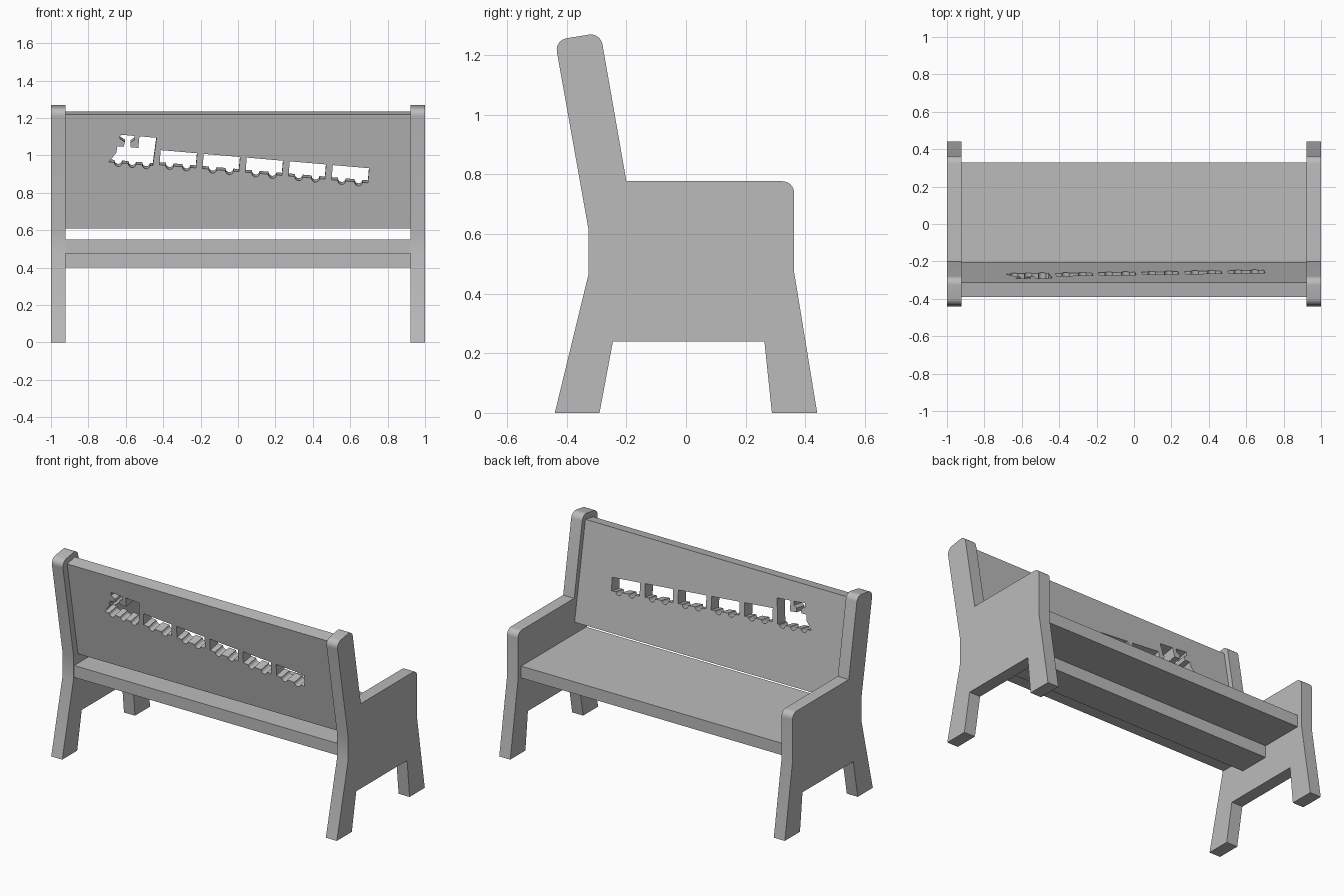
import bpy
import bmesh
from math import radians, sin, cos, pi
from mathutils import Vector, Matrix

cube = bpy.data.objects.get("Cube")
if cube:
    bpy.data.objects.remove(cube, do_unlink=True)

grey = bpy.data.materials.new("plain grey")
grey.use_nodes = True
COLOUR = (0.5, 0.5, 0.5, 1)
grey.diffuse_color = COLOUR
grey.node_tree.nodes["Principled BSDF"].inputs["Base Color"].default_value = COLOUR


def finish(name, mesh, matrix):
    """Weld, place and shade a mesh as a named part."""
    bm = bmesh.new()
    bm.from_mesh(mesh)
    bmesh.ops.remove_doubles(bm, verts=bm.verts, dist=0.0001)
    bmesh.ops.recalc_face_normals(bm, faces=bm.faces)
    bm.transform(matrix)
    bm.to_mesh(mesh)
    bm.free()
    mesh.materials.clear()
    mesh.materials.append(grey)
    obj = bpy.data.objects.new(name, mesh)
    bpy.context.collection.objects.link(obj)
    bpy.ops.object.select_all(action="DESELECT")
    obj.select_set(True)
    bpy.context.view_layer.objects.active = obj
    bpy.ops.object.shade_smooth_by_angle(angle=radians(30))
    return obj


def slab(name, loops, thickness, matrix):
    """Extrude a flat outline; any further loops become holes."""
    curve = bpy.data.curves.new(name, "CURVE")
    curve.dimensions = "2D"
    curve.fill_mode = "BOTH"
    curve.extrude = thickness / 2
    for loop in loops:
        spline = curve.splines.new("POLY")
        spline.points.add(len(loop) - 1)
        for point, (u, v) in zip(spline.points, loop):
            point.co = (u, v, 0, 1)
        spline.use_cyclic_u = True
    temp = bpy.data.objects.new("outline", curve)
    bpy.context.collection.objects.link(temp)
    bpy.context.view_layer.update()
    mesh = bpy.data.meshes.new_from_object(
        temp.evaluated_get(bpy.context.evaluated_depsgraph_get()))
    bpy.data.objects.remove(temp, do_unlink=True)
    mesh.name = name
    return finish(name, mesh, matrix)


def board(name, y0, y1, z0, z1):
    """Long plank running between the end panels."""
    bm = bmesh.new()
    bmesh.ops.create_cube(bm, size=1)
    mesh = bpy.data.meshes.new(name)
    bm.to_mesh(mesh)
    bm.free()
    place = Matrix.Translation((0, (y0 + y1) / 2, (z0 + z1) / 2))
    return finish(name, mesh, place @ Matrix.Diagonal((2 * INNER, y1 - y0, z1 - z0, 1)))


def rounded(points, radii, steps=8):
    """Replace chosen corners of an outline with arcs."""
    out = []
    for i, p in enumerate(points):
        p = Vector(p)
        r = radii.get(i, 0)
        if not r:
            out.append(p)
            continue
        a = (Vector(points[i - 1]) - p).normalized()
        b = (Vector(points[(i + 1) % len(points)]) - p).normalized()
        half = a.angle(b) / 2
        centre = p + (a + b).normalized() * r / sin(half)
        reach = r * cos(half) / sin(half)
        start, end = p + a * reach - centre, p + b * reach - centre
        sweep = start.angle_signed(end)
        for k in range(steps + 1):
            t = -sweep * k / steps
            out.append(centre + Matrix.Rotation(t, 2) @ start)
    return out


def wheels(centres, r, steps=8):
    """Half discs hanging below the base line, listed from right to left."""
    return [(c + r * cos(pi * k / steps), -r * sin(pi * k / steps))
            for c in centres for k in range(steps + 1)]


INNER = 0.923

# End panels: leg, armrest and back post in one piece
profile = [(-0.44, 0), (-0.29, 0), (-0.245, 0.24), (0.263, 0.24), (0.288, 0),
           (0.44, 0), (0.363, 0.47), (0.363, 0.777), (-0.2, 0.777),
           (-0.287, 1.275), (-0.44, 1.25), (-0.327, 0.615), (-0.327, 0.465)]
outline = rounded(profile, {7: 0.04, 9: 0.04, 10: 0.04})
upright = Matrix.Rotation(pi / 2, 4, "Z") @ Matrix.Rotation(pi / 2, 4, "X")
for side, sign in (("left", 1), ("right", -1)):
    place = Matrix.Translation((sign * (1 + INNER) / 2, 0, 0))
    slab(side + "_end_panel", [outline], 1 - INNER, place @ upright)

# Seat plank and the stretcher under it
board("seat", -0.32, 0.33, 0.475, 0.55)
board("seat_stretcher", -0.15, 0.05, 0.40, 0.475)

# Backrest with a train of cut-outs
LEAN = radians(10)
THICK = 0.08
BASE = 0.61
DROP = radians(5)


def on_back(loop, x, z):
    """Slope a cut-out downhill and set it on the backrest plane."""
    turn = Matrix.Rotation(-DROP, 2)
    origin = Vector((x, (z - BASE) / cos(LEAN)))
    return [origin + turn @ Vector(p) for p in loop]


wagon = [(0, 0), (0, 0.08), (0.195, 0.08), (0.195, 0)] + wheels([0.145, 0.055], 0.021)
engine = [(0, 0), (0.035, 0.055), (0.037, 0.088), (0.072, 0.09), (0.075, 0.115),
          (0.048, 0.13), (0.048, 0.153), (0.125, 0.153), (0.125, 0.13),
          (0.105, 0.115), (0.107, 0.09), (0.15, 0.09), (0.15, 0.153),
          (0.242, 0.153), (0.235, 0)] + wheels([0.2, 0.125, 0.05], 0.02)

height = (1.22 - BASE) / cos(LEAN)
holes = [on_back(engine, -0.69, 0.965)]
for k in range(5):
    holes.append(on_back(wagon, -0.42 + 0.23 * k, 0.95 - 0.02 * k))
frame = [(-INNER, 0), (INNER, 0), (INNER, height), (-INNER, height)]
place = Matrix.Translation((0, -0.283 + THICK / 2 * cos(LEAN), BASE + THICK / 2 * sin(LEAN)))
slab("backrest", [frame] + holes, THICK, place @ Matrix.Rotation(pi / 2 + LEAN, 4, "X"))
